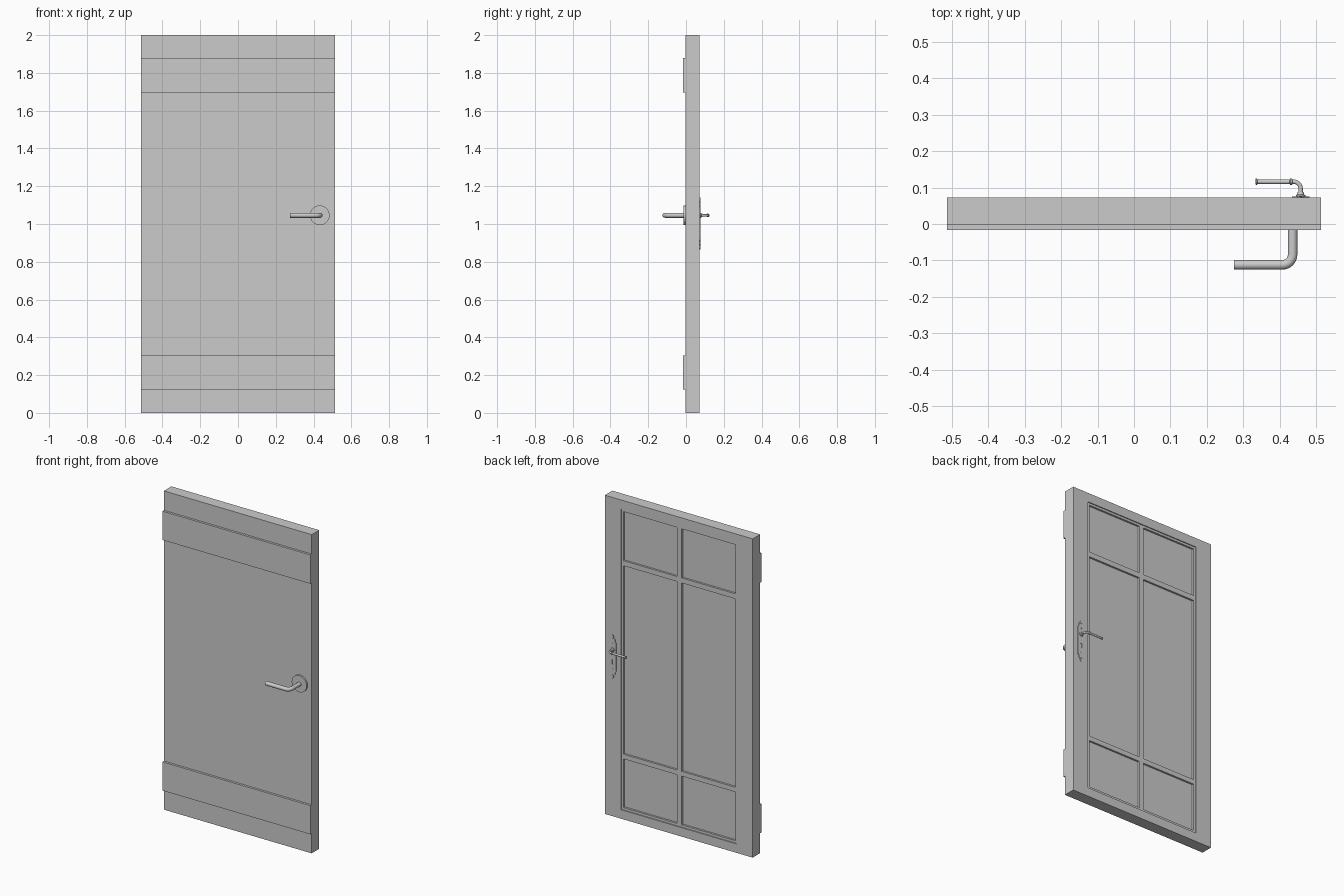
import bpy, bmesh
from math import pi, sin, cos
from mathutils import Vector

if "Cube" in bpy.data.objects:
    bpy.data.objects.remove(bpy.data.objects["Cube"])


def finish(name, bm, smooth=False):
    bmesh.ops.remove_doubles(bm, verts=bm.verts, dist=1e-5)
    bmesh.ops.recalc_face_normals(bm, faces=bm.faces)
    me = bpy.data.meshes.new(name)
    bm.to_mesh(me)
    bm.free()
    ob = bpy.data.objects.new(name, me)
    bpy.context.collection.objects.link(ob)
    if smooth:
        smooth_shade(ob)
    return ob


def smooth_shade(ob):
    bpy.ops.object.select_all(action='DESELECT')
    ob.select_set(True)
    bpy.context.view_layer.objects.active = ob
    bpy.ops.object.shade_smooth_by_angle()


def boxes(name, spans):
    """One mesh from (x0, x1, y0, y1, z0, z1) spans."""
    bm = bmesh.new()
    for x0, x1, y0, y1, z0, z1 in spans:
        vs = bmesh.ops.create_cube(bm, size=1)["verts"]
        for v in vs:
            v.co = (x1 if v.co.x > 0 else x0, y1 if v.co.y > 0 else y0, z1 if v.co.z > 0 else z0)
    return finish(name, bm)


def lathe(name, profile, origin, axis):
    """Revolve (radius, distance) points around an axis."""
    axis, origin = Vector(axis), Vector(origin)
    bm = bmesh.new()
    vs = [bm.verts.new(origin + axis * t + Vector((0, 0, r))) for r, t in profile]
    es = [bm.edges.new(p) for p in zip(vs, vs[1:])]
    bmesh.ops.spin(bm, geom=vs + es, cent=origin, axis=axis, angle=2 * pi, steps=32)
    return finish(name, bm, True)


def lever_tube(name, x, y0, y1, x_end, z, bend, radius):
    """Round bar leaving the door along y, then bending towards -x."""
    s = 1 if y1 > y0 else -1
    pts = [(x, y0)]
    for i in range(9):
        a = i / 8 * pi / 2
        pts.append((x - bend + bend * cos(a), y1 - s * bend + s * bend * sin(a)))
    pts.append((x_end, y1))
    cu = bpy.data.curves.new(name, 'CURVE')
    cu.dimensions = '3D'
    cu.bevel_depth, cu.bevel_resolution, cu.use_fill_caps = radius, 6, True
    sp = cu.splines.new('POLY')
    sp.points.add(len(pts) - 1)
    for p, (px, py) in zip(sp.points, pts):
        p.co = (px, py, z, 1)
    ob = bpy.data.objects.new(name, cu)
    bpy.context.collection.objects.link(ob)
    bpy.ops.object.select_all(action='DESELECT')
    ob.select_set(True)
    bpy.context.view_layer.objects.active = ob
    bpy.ops.object.convert(target='MESH')
    smooth_shade(bpy.context.view_layer.objects.active)


def cut(target, cutter):
    m = target.modifiers.new(cutter.name, 'BOOLEAN')
    m.operation, m.solver, m.object = 'DIFFERENCE', 'EXACT', cutter
    cutter.hide_render = True
    cutter.display_type = 'WIRE'


W, FRONT, BACK, LZ = 0.513, -0.002, 0.072, 1.046

# Door leaf with a shallow stepped recess and six sunk panels on the back
leaf = boxes("door_leaf", [(-W, W, FRONT, BACK, 0, 2)])
cut(leaf, boxes("recess_cutter", [(-0.402, 0.402, 0.066, 0.2, 0.056, 1.942)]))
cut(leaf, boxes("panel_cutter", [
    (x0, x1, 0.054, 0.2, z0, z1)
    for x0, x1 in ((-0.389, -0.016), (0.016, 0.389))
    for z0, z1 in ((0.071, 0.376), (0.406, 1.588), (1.62, 1.928))]))

# Cross battens on the front
for name, z0, z1 in (("lower_batten", 0.125, 0.305), ("upper_batten", 1.697, 1.878)):
    boxes(name, [(-W, W, -0.016, FRONT, z0, z1)])

# Front rosette and lever
lathe("front_rosette", [(0, 0), (0.052, 0), (0.052, -0.012), (0, -0.012)], (0.433, 0, LZ), (0, 1, 0))
lever_tube("front_lever", 0.435, 0, -0.112, 0.274, LZ, 0.028, 0.013)

# Shaped back plate: right half outline, mirrored about its centre line
PX = 0.457
half = [(0, 0.866), (0.006, 0.874), (0.009, 0.888), (0.017, 0.893), (0.017, 0.906), (0.024, 0.914)]
half += [(w, 2.006 - z) for w, z in reversed(half)]
outline = half + [(-w, z) for w, z in reversed(half) if w > 0]
bm = bmesh.new()
face = bm.faces.new([bm.verts.new((PX + w, BACK - 0.001, z)) for w, z in outline])
new = bmesh.ops.extrude_face_region(bm, geom=[face])["geom"]
bmesh.ops.translate(bm, vec=(0, 0.005, 0), verts=[v for v in new if isinstance(v, bmesh.types.BMVert)])
plate = finish("back_plate", bm)

# Keyhole cut through the plate, with four small screws
cut(plate, boxes("keyhole_cutter", [(PX - 0.004, PX + 0.004, 0.0725, 0.1, 0.955, 0.985)]))
for i, z in enumerate((0.89, 0.925, 1.085, 1.117)):
    lathe(f"plate_screw_{i + 1}", [(0, 0), (0.004, 0), (0.004, 0.001), (0.003, 0.002), (0, 0.0025)],
          (PX, 0.075, z), (0, 1, 0))

# Back lever with collar at the plate and a ringed grip
lathe("back_collar", [(0, 0), (0.013, 0), (0.013, 0.004), (0.010, 0.006), (0.008, 0.013), (0, 0.013)],
      (PX, 0.075, LZ), (0, 1, 0))
LY = 0.116
lever_tube("back_lever", PX, 0.075, LY, 0.42, LZ, 0.019, 0.006)
lathe("back_grip", [(0, 0), (0.006, 0), (0.0085, 0.001), (0.0085, 0.004), (0.006, 0.006), (0.0065, 0.05),
                    (0.0065, 0.094), (0.009, 0.096), (0.009, 0.1), (0.006, 0.102), (0, 0.102)],
      (0.333, LY, LZ), (1, 0, 0))
